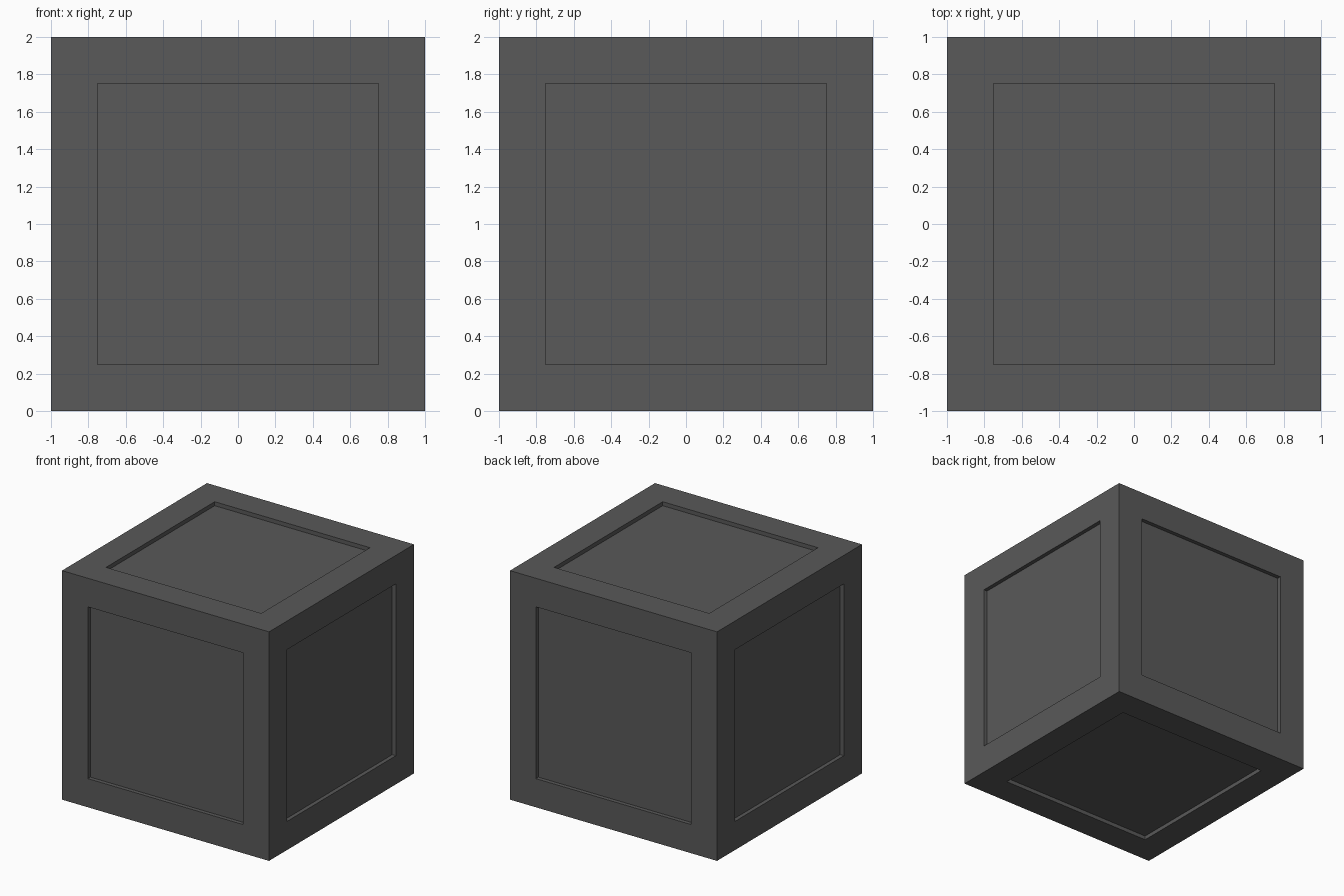
import bpy, bmesh
from mathutils import Matrix

if "Cube" in bpy.data.objects:
    bpy.data.objects.remove(bpy.data.objects["Cube"])

SIZE = 2.0      # overall edge length
BORDER = 0.25   # frame width around each panel
DEPTH = 0.035   # panel recess

# Crate: cube with a square recessed panel on all six sides
bm = bmesh.new()
bmesh.ops.create_cube(bm, size=SIZE, matrix=Matrix.Translation((0, 0, SIZE / 2)))
panels = list(bm.faces)
bmesh.ops.inset_individual(bm, faces=panels, thickness=BORDER, use_even_offset=True)

# Straight-walled recess: extrude each panel and push it inwards
for face in panels:
    normal = face.normal.copy()
    inner = bmesh.ops.extrude_discrete_faces(bm, faces=[face])["faces"][0]
    bmesh.ops.translate(bm, verts=inner.verts, vec=-normal * DEPTH)
bmesh.ops.recalc_face_normals(bm, faces=bm.faces)

mesh = bpy.data.meshes.new("panelled_crate")
bm.to_mesh(mesh)
bm.free()
crate = bpy.data.objects.new("panelled_crate", mesh)
bpy.context.collection.objects.link(crate)

# Dark grey finish
mat = bpy.data.materials.new("dark_grey")
mat.diffuse_color = (0.1, 0.1, 0.1, 1)
mat.use_nodes = True
mat.node_tree.nodes["Principled BSDF"].inputs["Base Color"].default_value = mat.diffuse_color
mesh.materials.append(mat)
